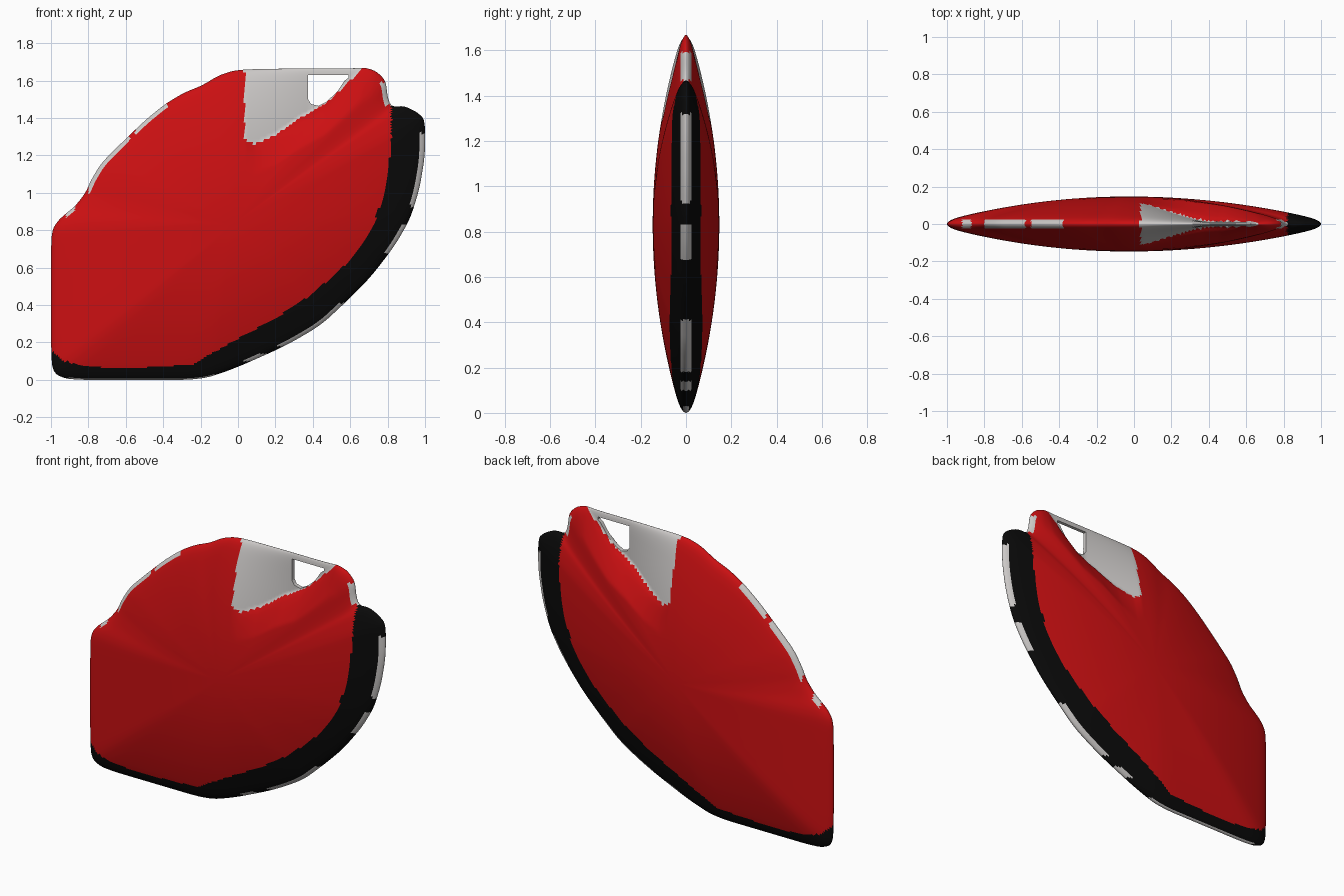
import bpy, bmesh, math
from mathutils import Vector

cube = bpy.data.objects.get("Cube")
if cube:
    bpy.data.objects.remove(cube, do_unlink=True)


def material(name, rgb):
    mat = bpy.data.materials.new(name)
    mat.use_nodes = True
    color = (*rgb, 1)
    mat.diffuse_color = color
    mat.node_tree.nodes["Principled BSDF"].inputs["Base Color"].default_value = color
    return mat


MATERIALS = [material("red", (.6, .005, .006)),
             material("black", (.003, .003, .003)),
             material("pale_grey", (.6, .58, .57))]
RED, BLACK, GREY = range(3)

CENTRE = Vector((-.03, .83))
SEGMENTS, RINGS = 360, 64

# Silhouette, counterclockwise from the lower left corner
OUTLINE = [(-1, .1), (-.98, .03), (-.9, 0), (-.55, 0), (-.2, 0), (-.02, .06),
           (.25, .18), (.44, .29), (.57, .41), (.71, .55), (.84, .72),
           (.92, .86), (.97, 1.02), (1, 1.2), (1, 1.39), (.96, 1.43),
           (.89, 1.465), (.82, 1.46), (.8, 1.51), (.79, 1.6), (.74, 1.65),
           (.68, 1.67), (.6, 1.665), (.3, 1.665), (0, 1.66), (-.1, 1.63),
           (-.19, 1.575), (-.29, 1.535), (-.39, 1.475), (-.5, 1.385),
           (-.63, 1.26), (-.73, 1.16), (-.785, 1.07), (-.815, 1),
           (-.87, .93), (-.955, .86), (-.99, .81), (-1, .74)]
# Lower edge of the grip panel and upper edge of the black band
GRIP = [(.02, 1.29), (.09, 1.26), (.2, 1.31), (.33, 1.4), (.46, 1.47),
        (.57, 1.57), (.66, 1.66)]
BAND = [(-1, .16), (-.93, .1), (-.8, .07), (-.6, .06), (-.25, .08), (0, .22),
        (.2, .33), (.4, .46), (.6, .64), (.72, .82), (.79, 1.02),
        (.82, 1.25), (.85, 1.48)]
HOLE = [(.375, 1.63), (.375, 1.5), (.39, 1.475), (.43, 1.465), (.47, 1.485),
        (.53, 1.54), (.57, 1.6), (.59, 1.615), (.59, 1.63)]


def clamp(v):
    return max(0, min(1, v))


def follow(line, x):
    """Height of a polyline at x, held level past its ends."""
    if x <= line[0][0]:
        return line[0][1]
    for (xa, za), (xb, zb) in zip(line, line[1:]):
        if x <= xb:
            return za + (zb - za) * (x - xa) / (xb - xa)
    return line[-1][1]


def smooth_loop(points, passes):
    """Corner cutting of a closed loop."""
    pts = [Vector(p) for p in points]
    for _ in range(passes):
        pts = [a.lerp(b, f) for a, b in zip(pts, pts[1:] + pts[:1])
               for f in (.2, .8)]
    return pts


def resample(points, count):
    """Evenly spaced points along a closed loop."""
    loop = points + points[:1]
    lengths = [(b - a).length for a, b in zip(loop, loop[1:])]
    step, result, i, start = sum(lengths) / count, [], 0, 0
    for k in range(count):
        while i < len(lengths) - 1 and start + lengths[i] < k * step:
            start += lengths[i]
            i += 1
        result.append(loop[i].lerp(loop[i + 1], (k * step - start) / lengths[i]))
    return result


def half_thickness(p, t):
    """Lens section that thins into the grip panel and the handle bar."""
    rim = math.sqrt(max(0, 1 - t ** 30))
    body = .125 * (1 - t * t) + .022 * rim
    thin = clamp((p.x - .04) / .34)
    depth = clamp((follow(GRIP, p.x) - p.y) / .16)
    thin *= 1 - math.sqrt(depth)
    thin *= clamp((.72 - p.x) / .08)
    return body * (1 - thin) + min(body, .012 * rim) * thin


def face_color(c):
    x, y, z = c.x, abs(c.y), c.z
    if .035 < x < .66 and z > follow(GRIP, x):
        return GREY
    on_crest = y < .024
    # Worn patches along the rim
    offset = (Vector((x, z)) - CENTRE).length
    rim_ratio = offset / rim_distance(x, z)
    if on_crest and rim_ratio > .95:
        if x > 0:
            spans = [(.1, .14), (.18, .41), (.68, .83), (.93, 1.32), (1.47, 1.59)]
            if any(a < z < b for a, b in spans):
                return GREY
        elif z > .8:
            spans = [(-.92, -.87), (-.8, -.58), (-.55, -.38)]
            if any(a < x < b for a, b in spans):
                return GREY
        elif z < .03 and y < .012 and x > -.9:
            return GREY
    if z < follow(BAND, x) or (x > .82 and z < 1.5):
        return BLACK
    return RED


rim = resample(smooth_loop(OUTLINE, 2), SEGMENTS)
rim_angles = [math.atan2(p.y - CENTRE.y, p.x - CENTRE.x) for p in rim]
RIM_TABLE = sorted((a, (p - CENTRE).length) for a, p in zip(rim_angles, rim))


def rim_distance(x, z):
    return follow(RIM_TABLE, math.atan2(z - CENTRE.y, x - CENTRE.x))


# Lens shell: concentric rings on both sides, sharing the rim
bm = bmesh.new()
steps = [1 - (1 - k / RINGS) ** 1.7 for k in range(1, RINGS)]


def ring(t, side):
    verts = []
    for r in rim:
        p = CENTRE.lerp(r, t)
        verts.append(bm.verts.new((p.x, side * half_thickness(p, t), p.y)))
    return verts


edge = ring(1, 0)
for side in (-1, 1):
    rings = [ring(t, side) for t in steps] + [edge]
    pole = bm.verts.new((CENTRE.x, side * half_thickness(CENTRE, 0), CENTRE.y))
    for i in range(SEGMENTS):
        j = (i + 1) % SEGMENTS
        bm.faces.new((pole, rings[0][i], rings[0][j]))
        for a, b in zip(rings, rings[1:]):
            bm.faces.new((a[i], b[i], b[j], a[j]))
bmesh.ops.recalc_face_normals(bm, faces=bm.faces)
for f in bm.faces:
    f.material_index = face_color(f.calc_center_median())


def mesh_object(name, source):
    mesh = bpy.data.meshes.new(name)
    source.to_mesh(mesh)
    source.free()
    obj = bpy.data.objects.new(name, mesh)
    bpy.context.collection.objects.link(obj)
    for mat in MATERIALS:
        mesh.materials.append(mat)
    return obj


shell = mesh_object("lens_shell", bm)

# Handle opening
bm = bmesh.new()
front = bm.faces.new([bm.verts.new((x, -.3, z)) for x, z in HOLE])
extruded = bmesh.ops.extrude_face_region(bm, geom=[front])["geom"]
bmesh.ops.translate(bm, vec=(0, .6, 0),
                    verts=[g for g in extruded if isinstance(g, bmesh.types.BMVert)])
bmesh.ops.recalc_face_normals(bm, faces=bm.faces)
for f in bm.faces:
    f.material_index = GREY
cutter = mesh_object("handle_cutter", bm)
cutter.hide_render = True

cut = shell.modifiers.new("handle_opening", "BOOLEAN")
cut.operation = "DIFFERENCE"
cut.solver = "EXACT"
cut.object = cutter
bpy.ops.object.select_all(action="DESELECT")
bpy.context.view_layer.objects.active = shell
shell.select_set(True)
bpy.ops.object.modifier_apply(modifier=cut.name)
bpy.data.objects.remove(cutter, do_unlink=True)
bpy.ops.object.shade_smooth_by_angle(angle=math.radians(50))
